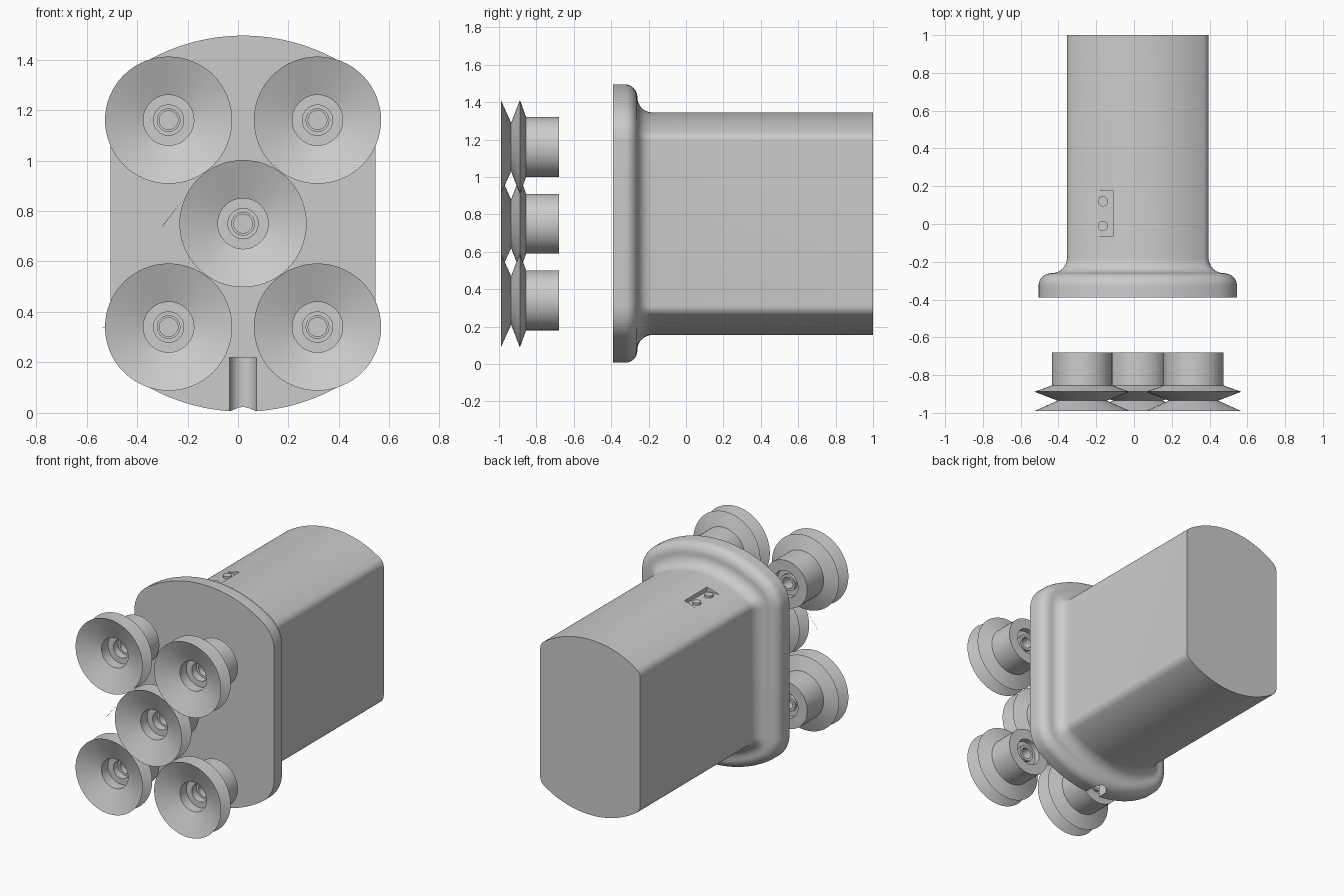
import bpy, bmesh, math
from mathutils import Matrix, Vector

if "Cube" in bpy.data.objects:
    bpy.data.objects.remove(bpy.data.objects["Cube"])

CX, CZ = 0.02, 0.75
grey = bpy.data.materials.new("light_grey")
grey.diffuse_color = (0.6, 0.6, 0.6, 1)
grey.use_nodes = True
grey.node_tree.nodes["Principled BSDF"].inputs["Base Color"].default_value = grey.diffuse_color


def finish(name, bm, smooth=True):
    bmesh.ops.recalc_face_normals(bm, faces=bm.faces)
    me = bpy.data.meshes.new(name)
    bm.to_mesh(me)
    bm.free()
    me.materials.append(grey)
    ob = bpy.data.objects.new(name, me)
    bpy.context.collection.objects.link(ob)
    if smooth:
        shade(ob)
    return ob


def shade(ob):
    bpy.ops.object.select_all(action='DESELECT')
    bpy.context.view_layer.objects.active = ob
    ob.select_set(True)
    bpy.ops.object.shade_smooth_by_angle(angle=math.radians(30))


def skin(bm, rings, closed=False):
    n = len(rings[0])
    pairs = list(zip(rings, rings[1:]))
    if closed:
        pairs.append((rings[-1], rings[0]))
    for a, b in pairs:
        for i in range(n):
            j = (i + 1) % n
            bm.faces.new((a[i], a[j], b[j], b[i]))


def box(bm, lo, hi):
    lo, hi = Vector(lo), Vector(hi)
    m = Matrix.Translation((lo + hi) / 2) @ Matrix.Diagonal((*(hi - lo), 1))
    bmesh.ops.create_cube(bm, size=1, matrix=m)


def cylinder(bm, x, y, z0, z1, r, seg=32):
    bmesh.ops.create_cone(bm, cap_ends=True, segments=seg, radius1=r, radius2=r,
                          depth=z1 - z0, matrix=Matrix.Translation((x, y, (z0 + z1) / 2)))


# Rounded section: flat sides, blended corners, arched top and bottom (point + normal)
W, R, F, ARC = 0.375, 0.62, 0.06, -0.025
fx = W - F
fz = ARC + math.sqrt((R - F) ** 2 - fx ** 2)
th = math.atan2(fz - ARC, fx)
quarter = []
for i in range(9):
    a = th * i / 8
    quarter.append((fx + F * math.cos(a), fz + F * math.sin(a), math.cos(a), math.sin(a)))
for i in range(1, 15):
    a = th + (math.pi / 2 - th) * i / 14
    quarter.append((R * math.cos(a), ARC + R * math.sin(a), math.cos(a), math.sin(a)))
upper = quarter + [(-x, z, -nx, nz) for x, z, nx, nz in quarter[-2::-1]]
section = upper + [tuple(-v for v in p) for p in upper]

# Body with flared front flange: (y, outward offset) stations
stations = [(-0.39, 0.15), (-0.325, 0.15)]
for i in range(1, 9):
    a = math.pi / 2 * i / 8
    stations.append((-0.325 + 0.065 * math.sin(a), 0.08 + 0.07 * math.cos(a)))
for i in range(1, 9):
    a = math.pi / 2 * i / 8
    stations.append((-0.18 - 0.08 * math.cos(a), 0.08 - 0.08 * math.sin(a)))
stations.append((1.0, 0.0))
bm = bmesh.new()
rings = [[bm.verts.new((CX + x + nx * d, y, CZ + z + nz * d)) for x, z, nx, nz in section]
         for y, d in stations]
skin(bm, rings)
bm.faces.new(rings[0])
bm.faces.new(rings[-1])
body = finish("flanged_body", bm, False)

# Cutters: drain groove at the flange bottom, shallow pocket on the top
cutters = []
bm = bmesh.new()
cylinder(bm, CX, -0.335, -0.1, 0.22, 0.053)
cutters.append(finish("groove_round_cutter", bm, False))
bm = bmesh.new()
box(bm, (CX - 0.0528, -0.5, -0.1), (CX + 0.0528, -0.335, 0.22))
cutters.append(finish("groove_slot_cutter", bm, False))
bm = bmesh.new()
box(bm, (-0.3, -0.065, 1.303), (-0.112, 0.178, 1.5))
cutters.append(finish("pocket_cutter", bm, False))
for c in cutters:
    mod = body.modifiers.new(c.name, 'BOOLEAN')
    mod.operation = 'DIFFERENCE'
    mod.solver = 'EXACT'
    mod.object = c
    bpy.context.view_layer.objects.active = body
    bpy.ops.object.modifier_apply(modifier=mod.name)
for c in cutters:
    bpy.data.objects.remove(c)
shade(body)

# Two small studs inside the pocket
for n, y in enumerate((-0.01, 0.12)):
    bm = bmesh.new()
    cylinder(bm, -0.165, y, 1.295, 1.318, 0.027, 24)
    finish(f"pocket_stud_{n + 1}", bm)

# Bellows suction cups: (radius, y) closed profile with stepped through-hole
cup = [(0.252, -0.99), (0.13, -0.935), (0.252, -0.888), (0.16, -0.855), (0.16, -0.68),
       (0.09, -0.68), (0.09, -0.72), (0.055, -0.72), (0.055, -0.70), (0.037, -0.70),
       (0.037, -0.77), (0.045, -0.77), (0.045, -0.81), (0.06, -0.81), (0.06, -0.86),
       (0.10, -0.86), (0.10, -0.93)]
SEG = 64
centres = [(CX, CZ)] + [(CX + sx * 0.295, CZ + sz * 0.41) for sx in (-1, 1) for sz in (-1, 1)]
for n, (x, z) in enumerate(centres):
    bm = bmesh.new()
    rings = [[bm.verts.new((x + r * math.cos(2 * math.pi * k / SEG), y,
                            z + r * math.sin(2 * math.pi * k / SEG))) for k in range(SEG)]
             for r, y in cup]
    skin(bm, rings, True)
    finish(f"suction_cup_{n + 1}", bm)

# Fine hair-thin slivers beside the cups
bm = bmesh.new()
bm.faces.new([bm.verts.new(p) for p in
              ((-0.30, -0.985, 0.74), (-0.298, -0.985, 0.739), (-0.20, -0.985, 0.87))])
bm.faces.new([bm.verts.new(p) for p in
              ((-0.567, -0.985, 0.34), (-0.52, -0.985, 0.339), (-0.52, -0.985, 0.341))])
finish("thin_sliver", bm, False)
